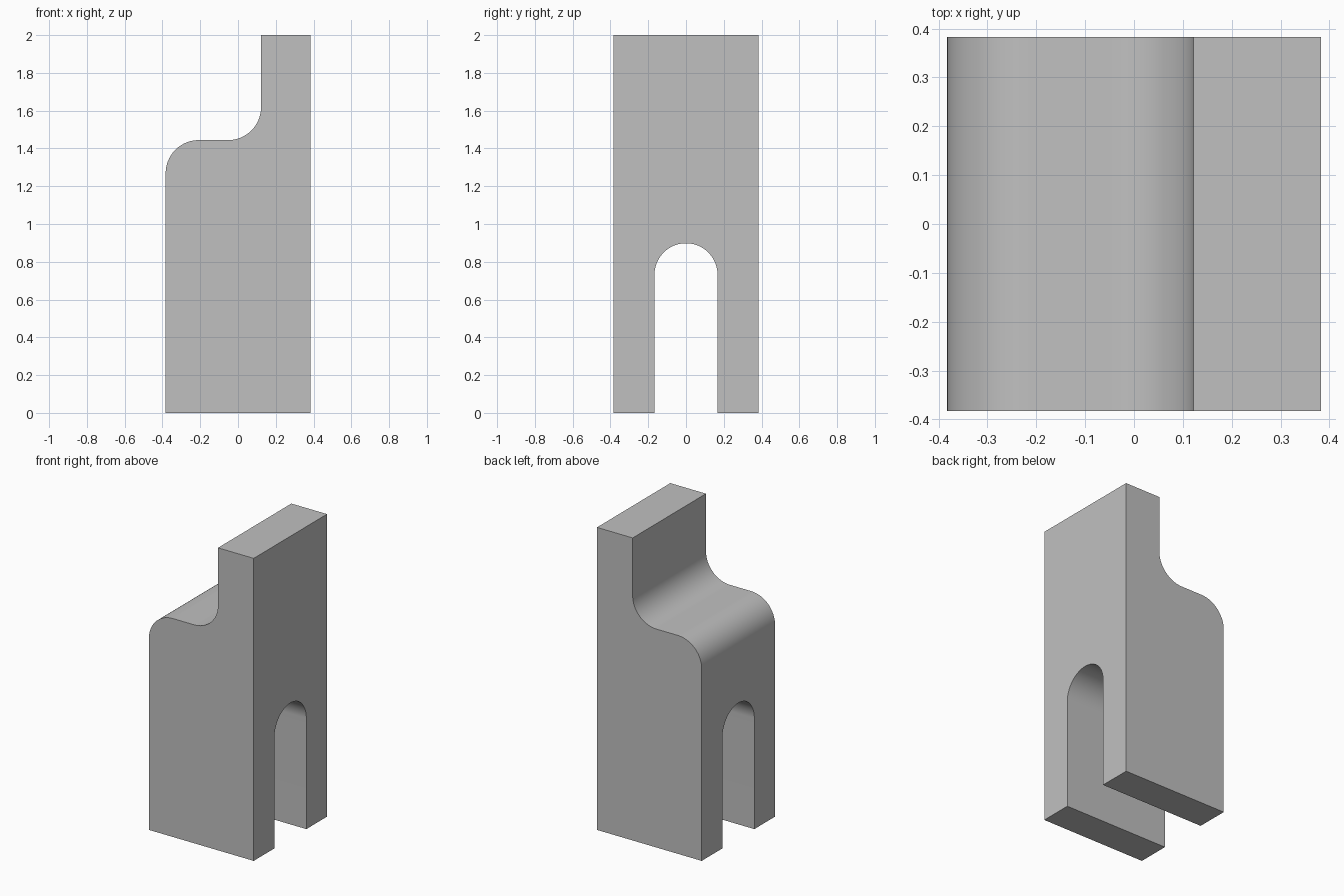
import bpy, bmesh, math
from mathutils import Vector

cube = bpy.data.objects.get("Cube")
if cube:
    bpy.data.objects.remove(cube, do_unlink=True)

HALF = 0.383          # half width and half depth
HEIGHT = 2.0
STEP_X, SHELF_Z = 0.122, 1.444
ROUND = 0.175         # shelf edge and inner corner
SLOT_R, SLOT_TOP = 0.167, 0.898

grey = bpy.data.materials.new("plain grey")
grey.use_nodes = True
grey.diffuse_color = (0.53, 0.53, 0.53, 1)
grey.node_tree.nodes["Principled BSDF"].inputs["Base Color"].default_value = grey.diffuse_color


def arc(cx, cy, r, start, end, steps):
    angles = [math.radians(start + (end - start) * i / steps) for i in range(steps + 1)]
    return [(cx + r * math.cos(a), cy + r * math.sin(a)) for a in angles]


def extrude(name, points, direction):
    """Prism from closed 3D outline, pushed along direction."""
    bm = bmesh.new()
    face = bm.faces.new([bm.verts.new(p) for p in points])
    side = bmesh.ops.extrude_face_region(bm, geom=[face])
    moved = [g for g in side["geom"] if isinstance(g, bmesh.types.BMVert)]
    bmesh.ops.translate(bm, verts=moved, vec=Vector(direction))
    bmesh.ops.recalc_face_normals(bm, faces=bm.faces)
    mesh = bpy.data.meshes.new(name)
    bm.to_mesh(mesh)
    bm.free()
    mesh.materials.append(grey)
    obj = bpy.data.objects.new(name, mesh)
    bpy.context.collection.objects.link(obj)
    return obj


# Stepped block: front profile with rounded shelf edge and inner fillet
profile = [(-HALF, 0), (HALF, 0), (HALF, HEIGHT), (STEP_X, HEIGHT)]
profile += arc(STEP_X - ROUND, SHELF_Z + ROUND, ROUND, 0, -90, 24)
profile += arc(-HALF + ROUND, SHELF_Z - ROUND, ROUND, 90, 180, 24)
block = extrude("slotted_block", [(x, -HALF, z) for x, z in profile], (0, 2 * HALF, 0))

# Round-topped slot running through the foot
slot = [(-SLOT_R, -0.2), (SLOT_R, -0.2)] + arc(0, SLOT_TOP - SLOT_R, SLOT_R, 0, 180, 48)
cutter = extrude("slot_cutter", [(-1, y, z) for y, z in slot], (2, 0, 0))
cutter.hide_render = True
cutter.hide_set(True)

cut = block.modifiers.new("slot", 'BOOLEAN')
cut.operation = 'DIFFERENCE'
cut.solver = 'EXACT'
cut.object = cutter

# Apply the cut, then smooth only the curved walls
bpy.ops.object.select_all(action='DESELECT')
bpy.context.view_layer.objects.active = block
block.select_set(True)
bpy.ops.object.modifier_apply(modifier=cut.name)
bpy.data.objects.remove(cutter, do_unlink=True)
bpy.ops.object.shade_smooth_by_angle(angle=math.radians(30))
